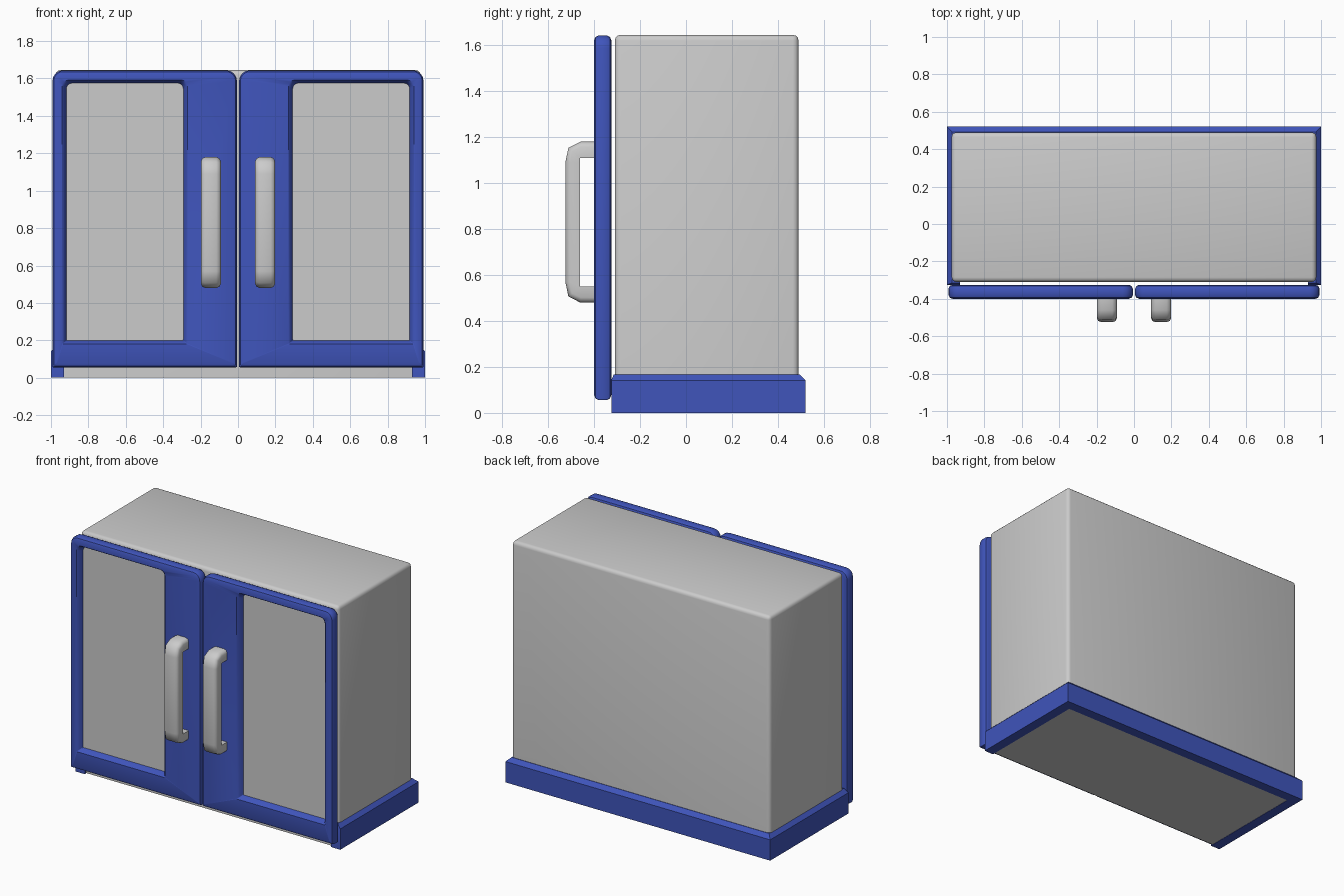
import bpy, bmesh, math

if "Cube" in bpy.data.objects:
    bpy.data.objects.remove(bpy.data.objects["Cube"])

blue = bpy.data.materials.new("blue_paint")
blue.diffuse_color = (0.05, 0.09, 0.50, 1)
blue.use_nodes = True
blue.node_tree.nodes["Principled BSDF"].inputs["Base Color"].default_value = blue.diffuse_color


def finish(bm, name, mat=None, angle=40):
    bmesh.ops.recalc_face_normals(bm, faces=bm.faces)
    me = bpy.data.meshes.new(name)
    bm.to_mesh(me)
    bm.free()
    ob = bpy.data.objects.new(name, me)
    bpy.context.collection.objects.link(ob)
    if mat:
        me.materials.append(mat)
    bpy.ops.object.select_all(action='DESELECT')
    ob.select_set(True)
    bpy.context.view_layer.objects.active = ob
    bpy.ops.object.shade_smooth_by_angle(angle=math.radians(angle))
    return ob


def loft(loops, cap_start=True, cap_end=True):
    """Bridge equal-length closed loops of points."""
    bm = bmesh.new()
    rings = [[bm.verts.new(p) for p in lp] for lp in loops]
    n = len(rings[0])
    for a, b in zip(rings, rings[1:]):
        for i in range(n):
            j = (i + 1) % n
            bm.faces.new((a[i], a[j], b[j], b[i]))
    if cap_start:
        bm.faces.new(rings[0])
    if cap_end:
        bm.faces.new(rings[-1])
    return bm


def panel_loop(s, y, x0, x1, z0, z1, r_top, r_bottom=0.004, seg=4):
    """Rectangle in the xz plane with rounded top corners."""
    pts = []
    for cx, cz, a0, r in ((x1, z1, 0, r_top), (x0, z1, 90, r_top),
                          (x0, z0, 180, r_bottom), (x1, z0, 270, r_bottom)):
        ox = cx - r if cx == x1 else cx + r
        oz = cz - r if cz == z1 else cz + r
        for k in range(seg + 1):
            a = math.radians(a0 + 90 * k / seg)
            pts.append((s * (ox + r * math.cos(a)), y, oz + r * math.sin(a)))
    return pts


# Cabinet body with softened upper and vertical edges
bm = bmesh.new()
bmesh.ops.create_cube(bm, size=1)
for v in bm.verts:
    v.co = (v.co.x * 1.95, 0.09 + v.co.y * 0.80, 0.8235 + v.co.z * 1.643)
edges = [e for e in bm.edges if max(v.co.z for v in e.verts) > 1]
bmesh.ops.bevel(bm, geom=edges, offset=0.025, segments=3, profile=0.5, affect='EDGES')
finish(bm, "cabinet_body")


# U-shaped plinth, open at the front, with a chamfered top
def plinth_loop(z, c):
    f, b, xo = -0.325 + c * 0.4, 0.52 - c, 1 - c
    half = [(xo, b), (xo, f), (0.93, f), (0.93, 0.45)]
    pts = half + [(-x, y) for x, y in reversed(half)]
    return [(x, y, z) for x, y in pts]


finish(loft([plinth_loop(0, 0), plinth_loop(0.142, 0), plinth_loop(0.168, 0.027)]),
       "plinth", blue, 25)

for s, side in ((-1, "left"), (1, "right")):
    # Door slab: rounded outer edges, recessed window opening
    loops = []
    for y, c in ((-0.325, 0.022), (-0.331, 0.007), (-0.345, 0),
                 (-0.380, 0), (-0.394, 0.007), (-0.400, 0.022)):
        loops.append(panel_loop(s, y, 0.006 + c, 0.992 - c, 0.056 + c, 1.643 - c,
                                0.055 - c))
    loops.append(panel_loop(s, -0.400, 0.27, 0.94, 0.18, 1.592, 0.035))
    loops.append(panel_loop(s, -0.388, 0.283, 0.927, 0.19, 1.584, 0.033))
    loops.append(panel_loop(s, -0.360, 0.293, 0.917, 0.20, 1.575, 0.03))
    finish(loft(loops, cap_end=False), side + "_door", blue)

    # Window pane
    bm = bmesh.new()
    pane = panel_loop(s, -0.361, 0.292, 0.918, 0.199, 1.576, 0.03)
    face = bm.faces.new([bm.verts.new(p) for p in pane])
    ob = finish(bm, side + "_window_pane")
    if ob.data.polygons[0].normal.y > 0:
        ob.data.flip_normals()

    # Pull handle: square-section bar swept round a bracket path
    stations = [((-0.385, 1.18), (-0.385, 1.11)), ((-0.46, 1.18), (-0.45, 1.11)),
                ((-0.512, 1.153), (-0.461, 1.109)), ((-0.525, 1.09), (-0.461, 1.09))]
    stations += [(((o[0]), 1.66 - o[1]), (i[0], 1.66 - i[1])) for o, i in reversed(stations)]
    rings = []
    for o, i in stations:
        ring = []
        for x, t in ((0.092, 0), (0.092, 0.68), (0.099, 0.9), (0.116, 1),
                     (0.174, 1), (0.191, 0.9), (0.198, 0.68), (0.198, 0)):
            ring.append((s * x, i[0] + (o[0] - i[0]) * t, i[1] + (o[1] - i[1]) * t))
        rings.append(ring)
    finish(loft(rings), side + "_handle", None, 50)
